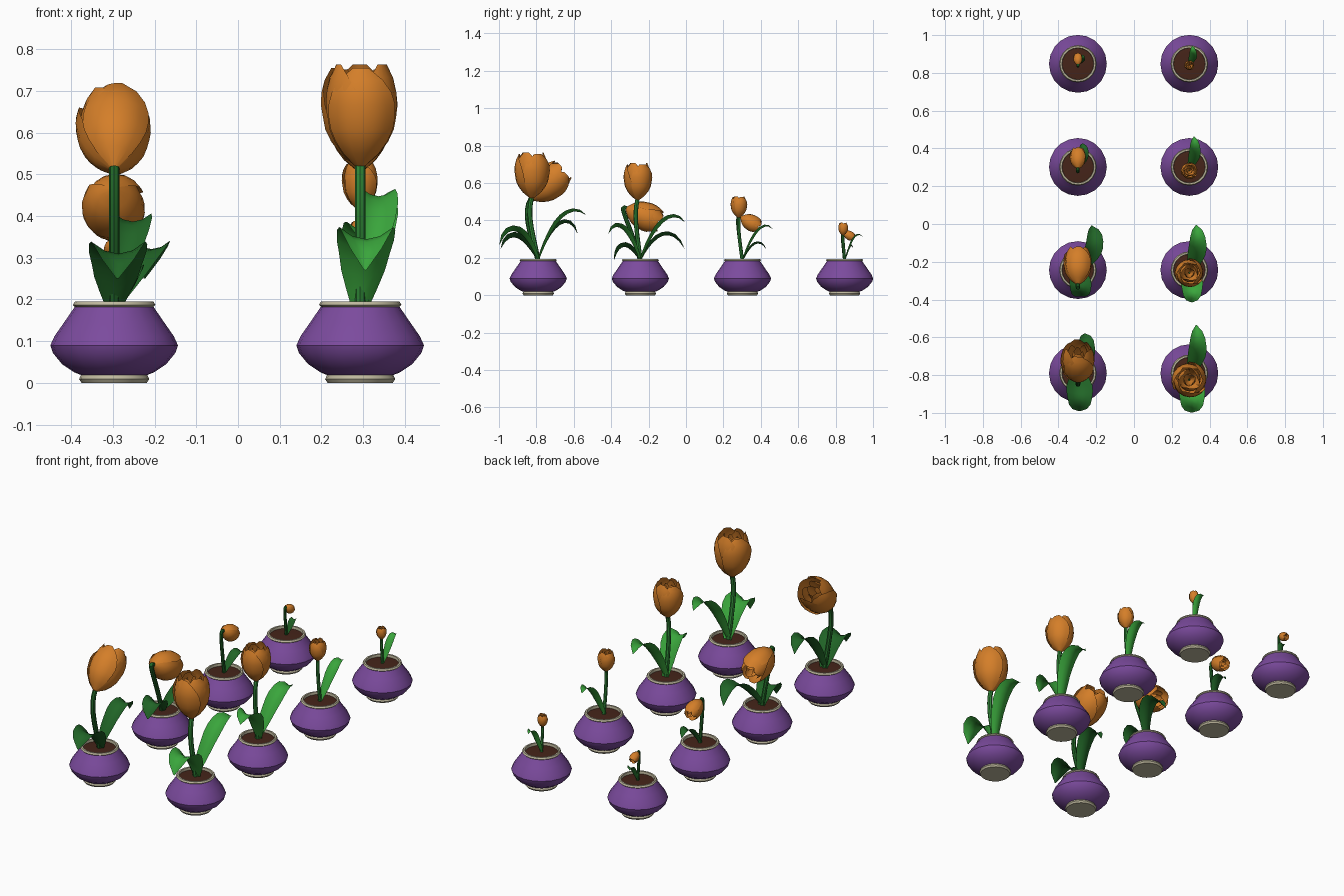
import bpy, bmesh, math
from mathutils import Vector

if "Cube" in bpy.data.objects:
    bpy.data.objects.remove(bpy.data.objects["Cube"])

COLORS = {
    "purple": (0.2, 0.07, 0.34), "cream": (0.52, 0.48, 0.34), "soil": (0.06, 0.018, 0.01),
    "petal": (0.66, 0.21, 0.022), "bright_green": (0.042, 0.38, 0.045), "dark_green": (0.015, 0.13, 0.02),
    "stem_green": (0.03, 0.25, 0.04),
}
MATS = {}
for key, c in COLORS.items():
    MATS[key] = bpy.data.materials.new(key)
    MATS[key].diffuse_color = (*c, 1)


def interp(points, t):
    for (a, p), (b, q) in zip(points, points[1:]):
        if t <= b:
            return p + (q - p) * (t - a) / (b - a)
    return points[-1][1]


def bezier(c, t):
    s = 1 - t
    c = [Vector(p) for p in c]
    pos = c[0]*s**3 + c[1]*3*s*s*t + c[2]*3*s*t*t + c[3]*t**3
    tan = (c[1]-c[0])*s*s + (c[2]-c[1])*2*s*t + (c[3]-c[2])*t*t
    return pos, tan.normalized()


def sheet(bm, f, nu, nv):
    """Grid surface from f(u, v), both running 0..1."""
    rows = [[bm.verts.new(f(i/nu, j/nv)) for i in range(nu+1)] for j in range(nv+1)]
    for a, b in zip(rows, rows[1:]):
        for i in range(nu):
            bm.faces.new((a[i], a[i+1], b[i+1], b[i]))


def finish(bm, name, mat, solid=False, angle=40):
    bmesh.ops.remove_doubles(bm, verts=bm.verts, dist=1e-5)
    if solid:
        bmesh.ops.recalc_face_normals(bm, faces=bm.faces)
    me = bpy.data.meshes.new(name)
    bm.to_mesh(me)
    bm.free()
    ob = bpy.data.objects.new(name, me)
    bpy.context.collection.objects.link(ob)
    me.materials.append(MATS[mat])
    bpy.ops.object.select_all(action='DESELECT')
    ob.select_set(True)
    bpy.context.view_layer.objects.active = ob
    bpy.ops.object.shade_smooth_by_angle(angle=math.radians(angle))
    return ob


def lathe(name, prof, x, y, mat, n=20):
    bm = bmesh.new()

    def f(u, v):
        r, z = prof[round(v * (len(prof)-1))]
        a = u * math.tau
        return (x + r*math.cos(a), y + r*math.sin(a), z)
    sheet(bm, f, n, len(prof)-1)
    finish(bm, name, mat, True)


def pot(x, y):
    lathe("pot_foot", [(0, 0), (.078, 0), (.084, .009), (.079, .02), (0, .02)], x, y, "cream")
    lathe("pot_body", [(.077, .018), (.095, .025), (.125, .045), (.147, .072), (.153, .09),
                       (.143, .112), (.12, .145), (.094, .183)], x, y, "purple")
    lathe("pot_rim", [(.083, .178), (.092, .18), (.099, .187), (.094, .195), (.085, .195),
                      (.083, .178)], x, y, "cream")
    lathe("soil", [(0, .186), (.085, .181)], x, y, "soil")


def stem(x, y, path, r, mat):
    bm = bmesh.new()

    def f(u, v):
        p, t = bezier(path, v)
        a = u * math.tau
        return (x + r*math.cos(a), y + p.x - t.y*r*math.sin(a), p.y + t.x*r*math.sin(a))
    sheet(bm, f, 8, 10)
    finish(bm, "stem", mat, True)


LEAF_W = [(0, .3), (.2, .7), (.5, 1), (.75, .85), (.9, .5), (1, .04)]


def leaf(x, y, path, width, lean, mat):
    """Cupped blade following a path in (y offset, z), drifting sideways by lean."""
    bm = bmesh.new()

    def f(u, v):
        p, t = bezier(path, v)
        s = 2*u - 1
        w = width/2 * interp(LEAF_W, v)
        up = Vector((-t.y, t.x)) * (1 if t.x > 0 else -1)
        if path[3][0] < 0:
            up = Vector((t.y, -t.x))
        lift = .45 * w * s * s
        return (x + lean*math.sin(v*2.2) + s*w, y + p.x + up.x*lift, p.y + up.y*lift)
    sheet(bm, f, 4, 9)
    finish(bm, "leaf", mat, angle=50)


RADIUS = [(0, .012), (.06, .032), (.18, .06), (.35, .082), (.6, .093), (.82, .089), (1, .068)]
SPAN = [(0, 1.1), (.5, 1.12), (.7, 1.0), (.85, .75), (.95, .5), (1, .28)]


def flower(x, y, base, tilt, s):
    """Three whorls of cupped petals, tilted from upright toward the back."""
    bm = bmesh.new()
    ct, st = math.cos(tilt), math.sin(tilt)
    for ring, (k, h) in enumerate([(1, .235), (.92, .243), (.66, .232), (.36, .222)]):
        for i in range(3):
            mid = -math.pi/2 + ring*math.pi/3 + i*math.tau/3

            def f(u, v):
                q = 2*u - 1
                a = mid + q*interp(SPAN, v)
                r = interp(RADIUS, v) * k * (1 + .05*q) * s
                lx, ly, lz = r*math.cos(a), r*math.sin(a), v*h*s
                return (x + lx, y + base[0] + ly*ct + lz*st, base[1] - ly*st + lz*ct)
            sheet(bm, f, 6, 8)
    finish(bm, "flower", "petal", angle=60)


# Per plant: flower base, tilt in degrees, size, stem bend, leaves (path tail, width, lean)
RIGHT = [
    ((-.035, .52), 0, 1, [(0, .18), (-.02, .3), (-.065, .42)],
     [([(.07, .36), (.15, .5), (.255, .43)], .10, .045), ([(-.05, .3), (-.14, .43), (-.207, .27)], .145, .015)]),
    ((-.015, .51), 0, .81, [(0, .18), (-.01, .3), (-.04, .42)],
     [([(.06, .33), (.15, .48), (.238, .39)], .10, .045), ([(-.05, .3), (-.11, .43), (-.17, .33)], .12, .015)]),
    ((-.02, .415), 0, .47, [(0, .18), (-.01, .25), (-.025, .35)],
     [([(.04, .28), (.1, .41), (.16, .355)], .065, .03)]),
    ((-.008, .32), 0, .28, [(0, .18), (0, .22), (-.01, .28)],
     [([(.03, .25), (.05, .35), (.095, .315)], .045, .02)]),
]
LEFT = [
    ((-.04, .515), 48, .98, [(0, .18), (-.03, .3), (-.09, .43)],
     [([(.06, .35), (.15, .46), (.21, .33)], .10, .045), ([(-.06, .27), (-.13, .38), (-.2, .25)], .145, .01)]),
    ((-.075, .465), 112, .82, [(0, .18), (-.04, .35), (-.13, .5)],
     [([(.06, .3), (.15, .39), (.235, .25)], .10, .09), ([(-.05, .25), (-.1, .31), (-.14, .19)], .12, .015)]),
    ((-.008, .418), 118, .47, [(0, .18), (-.02, .34), (-.04, .44)],
     [([(.04, .26), (.08, .31), (.125, .25)], .06, .03)]),
    ((-.005, .338), 120, .26, [(0, .18), (-.01, .28), (-.02, .35)],
     [([(.02, .23), (.035, .29), (.045, .25)], .04, .02)]),
]

for x, plants, leaf_mat, stem_mat in ((.293, RIGHT, "bright_green", "stem_green"),
                                      (-.297, LEFT, "dark_green", "dark_green")):
    for row, (base, tilt, size, bend, leaves) in enumerate(plants):
        y = -.79 + .546*row
        pot(x, y)
        stem(x, y, bend + [base], .006 + .007*size, stem_mat)
        flower(x, y, base, math.radians(tilt), size)
        for tail, width, lean in leaves:
            leaf(x, y, [(0, .18)] + tail, width, lean, leaf_mat)

for m in bpy.data.materials:
    if m.users and not m.is_grease_pencil:
        m.use_nodes = True
        m.node_tree.nodes["Principled BSDF"].inputs["Base Color"].default_value = m.diffuse_color
